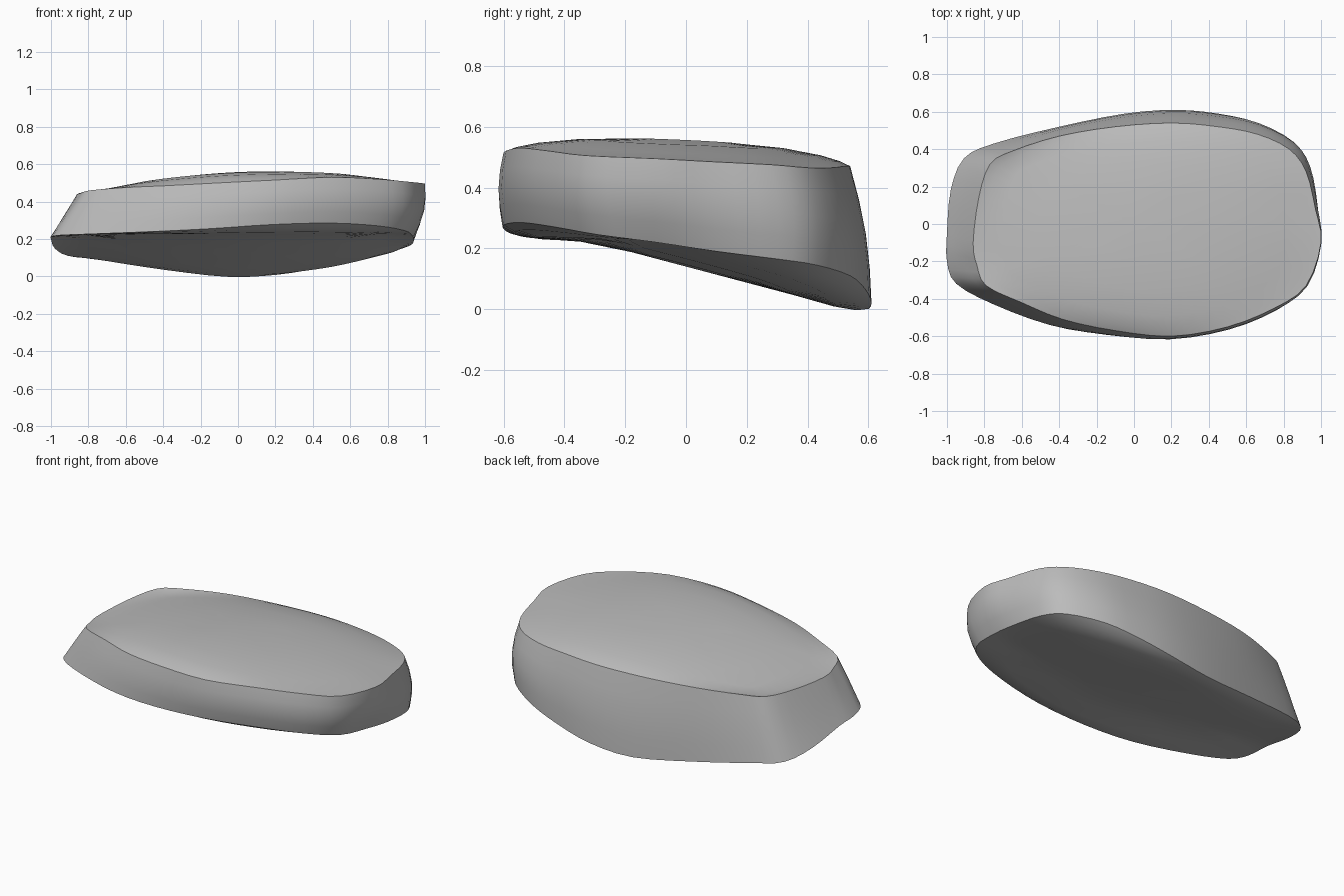
import bpy
import bmesh
import math
from mathutils import Vector

default = bpy.data.objects.get("Cube")
if default:
    bpy.data.objects.remove(default, do_unlink=True)

# Paired rim outlines, counter-clockwise from the left (+x) end
TOP = [(1, -.1, .495), (.97, .08, .485), (.92, .28, .475), (.83, .4, .465),
       (.66, .48, .465), (.45, .52, .47), (.2, .54, .47), (-.1, .52, .47),
       (-.4, .47, .47), (-.65, .39, .465), (-.77, .32, .46), (-.83, .14, .45),
       (-.86, -.1, .44), (-.84, -.22, .445), (-.79, -.33, .46), (-.6, -.42, .475),
       (-.38, -.51, .485), (-.1, -.57, .5), (.2, -.6, .515), (.5, -.55, .53),
       (.75, -.45, .52), (.92, -.33, .505)]
BOTTOM = [(.93, -.1, .22), (.94, .1, .19), (.92, .3, .165), (.85, .43, .145),
          (.66, .54, .11), (.45, .59, .065), (.22, .61, .02), (-.05, .59, 0),
          (-.4, .52, .04), (-.75, .43, .09), (-.91, .35, .11), (-.98, .18, .15),
          (-1, -.05, .2), (-1, -.2, .21), (-.95, -.32, .22), (-.75, -.43, .228),
          (-.45, -.54, .24), (-.15, -.59, .255), (.18, -.6, .277), (.5, -.54, .285),
          (.75, -.43, .27), (.89, -.29, .245)]
STEPS = 3


def smooth_loop(points):
    """Closed Catmull-Rom curve through the points."""
    pts = [Vector(p) for p in points]
    n = len(pts)
    loop = []
    for i in range(n):
        a, b, c, d = (pts[(i + k) % n] for k in (-1, 0, 1, 2))
        for s in range(STEPS):
            t = s / STEPS
            loop.append(b + (c - a) * t / 2
                        + (a * 2 - b * 5 + c * 4 - d) * t**2 / 2
                        + (b * 3 - a - c * 3 + d) * t**3 / 2)
    return loop


def dome_height(x, y):
    return .562 - .11 * (x - .2)**2 - .12 * (y + .2)**2


def belly_height(x, y):
    return min(.225, .14 - .265 * y + .08 * x * x)


def inner_ring(rim, scale, height, blend):
    """Shrunken copy of a rim, lifted towards a height field."""
    ring = []
    for p in rim:
        x, y = p.x * scale, p.y * scale
        ring.append(Vector((x, y, p.z + (height(x, y) - p.z) * blend)))
    return ring


def wall_ring(low, high, t):
    """Ring on the side wall, bulging slightly outwards."""
    ring = []
    for a, b in zip(low, high):
        p = a.lerp(b, t)
        outward = Vector((p.x, p.y * 2, 0)).normalized()
        bulge = (.014 + .014 * p.x) * math.sin(math.pi * t)
        ring.append(p + outward * bulge)
    return ring


top_rim = smooth_loop(TOP)
bottom_rim = smooth_loop(BOTTOM)
belly = [inner_ring(bottom_rim, s, belly_height, b)
         for s, b in ((.3, 1), (.6, 1), (.82, .8), (.94, .4))]
wall = [wall_ring(bottom_rim, top_rim, t) for t in (.25, .5, .75)]
dome = [inner_ring(top_rim, s, dome_height, b)
        for s, b in ((.94, .5), (.82, .85), (.6, 1), (.3, 1))]

# Skin the rings from the belly up to the dome
bm = bmesh.new()
rings = [[bm.verts.new(p) for p in ring]
         for ring in belly + [bottom_rim] + wall + [top_rim] + dome]
count = len(top_rim)
for low, high in zip(rings, rings[1:]):
    for i in range(count):
        j = (i + 1) % count
        bm.faces.new((low[i], low[j], high[j], high[i]))
for ring, height in ((rings[0], belly_height), (rings[-1], dome_height)):
    centre = bm.verts.new((0, 0, height(0, 0)))
    for i in range(count):
        bm.faces.new((ring[i], ring[(i + 1) % count], centre))
bmesh.ops.recalc_face_normals(bm, faces=bm.faces[:])

# Keep both rims crisp
for rim in (rings[len(belly)], rings[-1 - len(dome)]):
    for i in range(count):
        bm.edges.get((rim[i], rim[(i + 1) % count])).smooth = False
for face in bm.faces:
    face.smooth = True

mesh = bpy.data.meshes.new("stone_slab")
bm.to_mesh(mesh)
bm.free()
stone = bpy.data.objects.new("stone_slab", mesh)
bpy.context.collection.objects.link(stone)

# Plain stone grey
grey = bpy.data.materials.new("stone_grey")
grey.use_nodes = True
colour = (.5, .5, .5, 1)
grey.diffuse_color = colour
grey.node_tree.nodes["Principled BSDF"].inputs["Base Color"].default_value = colour
mesh.materials.append(grey)
